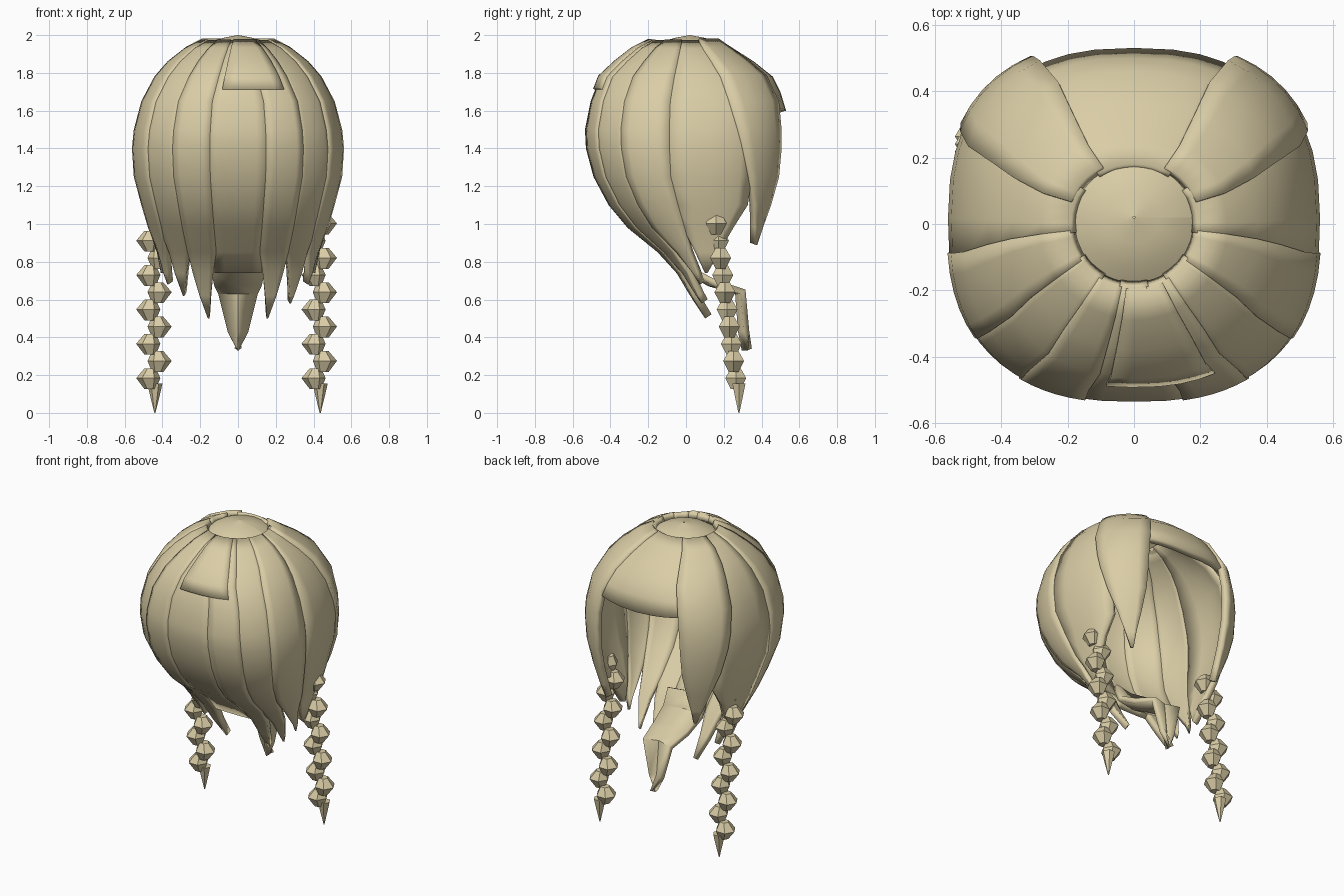
import bpy, bmesh
from math import sin, cos, radians, pi, copysign

if "Cube" in bpy.data.objects:
    bpy.data.objects.remove(bpy.data.objects["Cube"])

# Head-shaped guide surface: z, half width, back y, front y, centre y
GUIDE = [(1.975, .19, -.19, .18, 0), (1.93, .28, -.28, .25, 0), (1.86, .37, -.37, .36, 0),
         (1.78, .44, -.455, .46, 0), (1.65, .51, -.505, .525, 0), (1.5, .55, -.535, .54, 0),
         (1.4, .56, -.53, .54, 0), (1.25, .55, -.49, .53, 0), (1.1, .51, -.41, .495, .03),
         (.98, .475, -.31, .455, .06), (.85, .43, -.15, .415, .1), (.74, .41, -.05, .37, .14),
         (.62, .38, .02, .34, .18), (.48, .33, .11, .33, .25), (.3, .28, .25, .4, .33)]


def guide_at(z):
    for a, b in zip(GUIDE, GUIDE[1:]):
        if z >= b[0]:
            t = (a[0] - z) / (a[0] - b[0])
            return [p + (q - p) * t for p, q in zip(a, b)]
    return GUIDE[-1]


def surf(phi, z, off=0):
    _, hw, yb, yf, cy = guide_at(z)
    c, s = cos(radians(phi)), sin(radians(phi))
    e = .78 if s > 0 else .8
    e += .2 * max(0, min(1, (z - 1.65) / .3))      # rounder towards the crown
    ry = (yf - cy) if s > 0 else (cy - yb)
    return ((hw + off) * copysign(abs(c) ** e, c),
            cy + (ry + off) * copysign(abs(s) ** e, s), z + (off * .5 if z > 1.7 else 0))


def make(name, rows, thick):
    verts = [p for r in rows for p in r]
    n = len(rows[0])
    faces = [(r * n + c, (r + 1) * n + c, (r + 1) * n + c + 1, r * n + c + 1)
             for r in range(len(rows) - 1) for c in range(n - 1)]
    me = bpy.data.meshes.new(name)
    me.from_pydata(verts, [], faces)
    ob = bpy.data.objects.new(name, me)
    bpy.context.collection.objects.link(ob)
    if thick:
        m = ob.modifiers.new("thickness", 'SOLIDIFY')
        m.thickness, m.offset = thick, -1
    finish(ob)
    return ob


def finish(ob, angle=35):
    ob.data.materials.append(hair)
    bpy.ops.object.select_all(action='DESELECT')
    ob.select_set(True)
    bpy.context.view_layer.objects.active = ob
    bpy.ops.object.shade_smooth_by_angle(angle=radians(angle))


def lock(name, p0, p1, taper0, taper1, tip_phi, tip_z, off=0, top=1.975, thick=.04, cols=5):
    """Pointed strip; each edge starts to taper at its own height."""
    def edge(p, taper, z):
        s = 1 if z >= taper else max(.03, (z - tip_z) / (taper - tip_z)) ** .75
        return tip_phi + (p - tip_phi) * s
    zs = [top] + [g[0] for g in GUIDE if tip_z + .03 < g[0] < top - .01] + [tip_z]
    rows = []
    for z in zs:
        a, b = edge(p0, taper0, z), edge(p1, taper1, z)
        rows.append([surf(a + (b - a) * c / cols, z, off) for c in range(cols + 1)])
    return make(name, rows, thick)


hair = bpy.data.materials.new("hair")
hair.diffuse_color = (.70, .61, .38, 1)
hair.use_nodes = True
hair.node_tree.nodes["Principled BSDF"].inputs["Base Color"].default_value = hair.diffuse_color

# Pointed locks, one per side: edges, taper heights, tip angle, tip height, offset
LOCKS = [("face_lock", 20, 63, 1.65, 1.3, 50, .89, .014),
         ("temple_lock", -8, 36, .98, 1.12, -8, .74, 0),
         ("side_lock", -35, -6, .95, 1.0, -24, .68, .004),
         ("nape_lock_outer", -60, -32, .88, .95, -45, .58, 0),
         ("nape_lock_inner", -79, -57, .85, .85, -68, .5, .004)]
for name, p0, p1, t0, t1, ph, tz, off in LOCKS:
    lock(name + "_right", p0, p1, t0, t1, ph, tz, off)
    tz2 = tz + (.04 if name == "nape_lock_outer" else 0)
    lock(name + "_left", 180 - p1, 180 - p0, t1, t0, 180 - ph, tz2, off)

# Central back panel, ending above the inner blade
make("back_panel", [[surf(-103 + 26 * c / 4, z) for c in range(5)]
                    for z in [g[0] for g in GUIDE if g[0] > .7]], .04)

# Blade curling forward under the nape
blade = [(.14, -.06, .85), (.14, -.01, .74), (.125, .12, .67), (.105, .26, .63),
         (.055, .275, .43), (.004, .295, .33)]
make("nape_blade", [[(w * k, y + .03 * abs(k), z) for k in (-1, 0, 1)]
                    for w, y, z in blade], .035)

# Fringe above the face opening
make("fringe", [[surf(56 + 68 * c / 8, z + (.02 * abs(c - 4) / 4 if z < 1.63 else 0))
                 for c in range(9)]
                for z in (1.975, 1.93, 1.86, 1.78, 1.7, 1.6)], .04)

# Short flap overlapping the back of the crown
make("crown_flap", [[surf(-97 + 33 * c / 5, z, .01) for c in range(6)]
                    for z in (1.975, 1.93, 1.86, 1.78, 1.71)], .03)

# Crown cap
make("crown_cap", [[(r * cos(2 * pi * c / 16), .02 + r * sin(2 * pi * c / 16), z)
                    for c in range(17)]
                   for r, z in ((.003, 2.0), (.08, 1.985), (.15, 1.965), (.22, 1.92))], 0)


# Braids made of stacked faceted beads with a pointed end
def braid(name, x0):
    bm = bmesh.new()

    def lathe(prof, x, y):
        rs = [[bm.verts.new((x + lean + r * cos(k * pi / 3), y + r * sin(k * pi / 3), z))
               for k in range(6)] for r, z, lean in prof]
        for a, b in zip(rs, rs[1:]):
            for k in range(6):
                j = (k + 1) % 6
                bm.faces.new((a[k], b[k], b[j], a[j]))
        bm.faces.new(rs[0])
        bm.faces.new(rs[-1][::-1])

    for i in range(10):
        z = 1.0 - i * .091
        side = 1 if i % 2 == 0 else -1
        lathe([(.03, z + .055, -side * .01), (.064, z + .003, 0), (.03, z - .055, -side * .01)],
              x0 + side * .03, .16 + i * .0115)
    lathe([(.04, .155, 0), (.025, .09, 0), (.003, 0, 0)], x0 + .005, .28)
    bmesh.ops.recalc_face_normals(bm, faces=bm.faces)
    me = bpy.data.meshes.new(name)
    bm.to_mesh(me)
    bm.free()
    ob = bpy.data.objects.new(name, me)
    bpy.context.collection.objects.link(ob)
    finish(ob, 20)


braid("braid_right", .43)
braid("braid_left", -.445)
